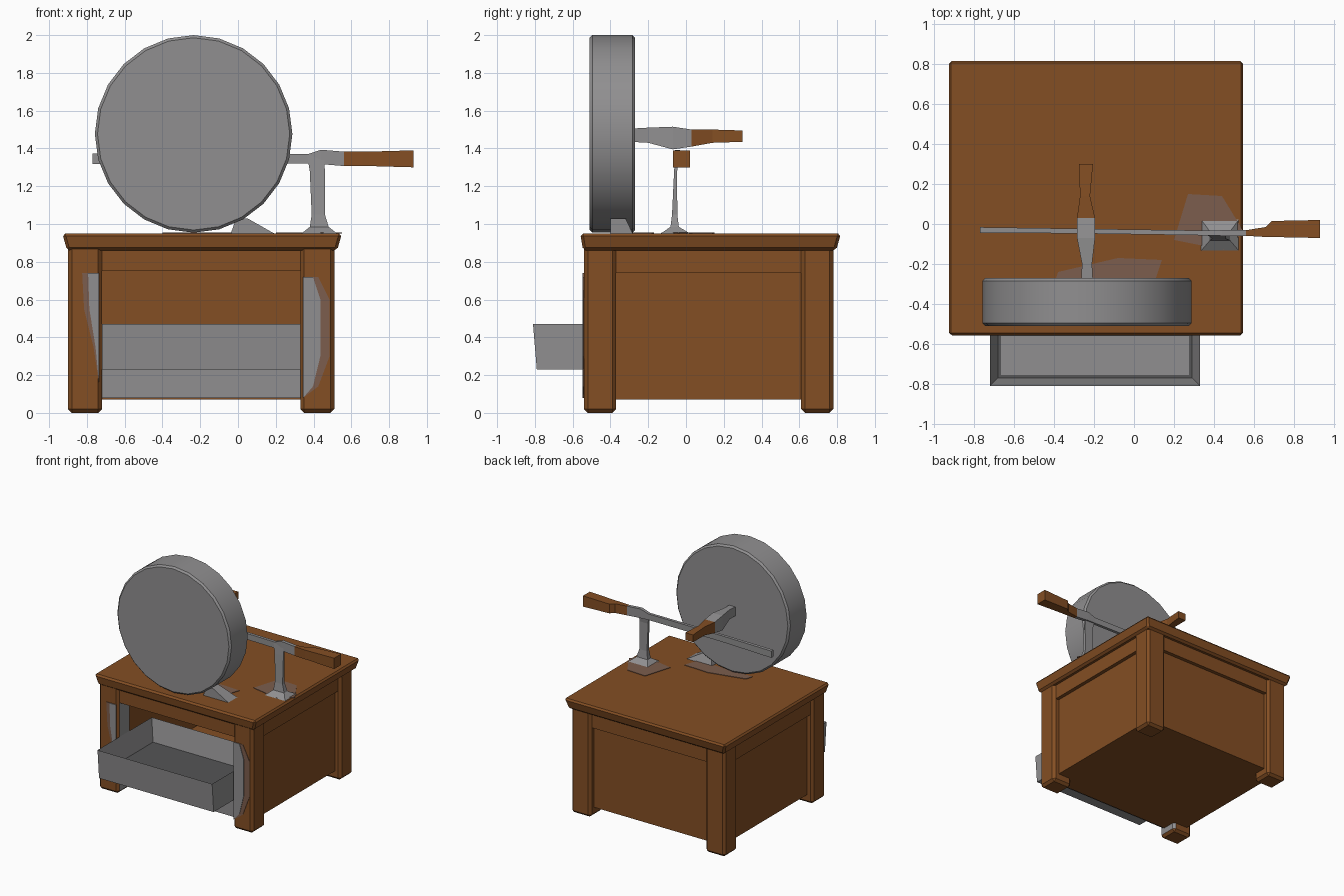
import bpy, bmesh, math
from mathutils import Vector

if "Cube" in bpy.data.objects:
    bpy.data.objects.remove(bpy.data.objects["Cube"])


def material(name, rgb):
    m = bpy.data.materials.new(name)
    m.use_nodes = True
    m.diffuse_color = (*rgb, 1)
    bsdf = next(n for n in m.node_tree.nodes if n.type == "BSDF_PRINCIPLED")
    bsdf.inputs["Base Color"].default_value = (*rgb, 1)
    bsdf.inputs["Roughness"].default_value = 0.9
    return m


WOOD = material("brown wood", (0.23, 0.077, 0.017))
STONE = material("grey stone", (0.28, 0.275, 0.28))
WORN = material("worn greyish wood", (0.2, 0.11, 0.075))
DARK = material("dark grey", (0.09, 0.09, 0.092))


def finish(name, bm, mats, bevel=0, smooth=False):
    bmesh.ops.recalc_face_normals(bm, faces=bm.faces[:])
    me = bpy.data.meshes.new(name)
    bm.to_mesh(me)
    bm.free()
    ob = bpy.data.objects.new(name, me)
    bpy.context.collection.objects.link(ob)
    for m in mats:
        me.materials.append(m)
    if bevel:
        mod = ob.modifiers.new("soft edges", "BEVEL")
        mod.width, mod.segments = bevel, 1
    if smooth:
        bpy.ops.object.select_all(action="DESELECT")
        ob.select_set(True)
        bpy.context.view_layer.objects.active = ob
        bpy.ops.object.shade_smooth_by_angle(angle=math.radians(35))
    return ob


def box_mesh(x, y, z):
    bm = bmesh.new()
    bmesh.ops.create_cube(bm, size=1)
    for v in bm.verts:
        v.co = Vector([r[0] if c < 0 else r[1] for c, r in zip(v.co, (x, y, z))])
    return bm


def box(name, x, y, z, mat=WOOD, bevel=0):
    return finish(name, box_mesh(x, y, z), [mat], bevel)


def loft(name, axis, sections, mats, split=None):
    """Four-sided bar through (centre, half width, half height) sections."""
    a, b = [i for i in range(3) if i != axis]
    bm = bmesh.new()
    rings = []
    for centre, w, h in sections:
        ring = []
        for sa, sb in ((-1, -1), (1, -1), (1, 1), (-1, 1)):
            co = Vector(centre)
            co[a] += sa * w
            co[b] += sb * h
            ring.append(bm.verts.new(co))
        rings.append(ring)
    for r, s in zip(rings, rings[1:]):
        for i in range(4):
            bm.faces.new((r[i], r[(i + 1) % 4], s[(i + 1) % 4], s[i]))
    bm.faces.new(rings[0])
    bm.faces.new(rings[-1])
    if split is not None:
        for f in bm.faces:
            f.material_index = int(f.calc_center_median()[axis] > split)
    return finish(name, bm, mats)


def plate(name, points, thickness, mat):
    bm = bmesh.new()
    face = bm.faces.new([bm.verts.new(p) for p in points])
    new = bmesh.ops.extrude_face_region(bm, geom=[face])["geom"]
    bmesh.ops.translate(bm, vec=thickness,
                        verts=[v for v in new if isinstance(v, bmesh.types.BMVert)])
    return finish(name, bm, [mat])


# Table top, narrower underneath
bm = box_mesh((-0.93, 0.55), (-0.56, 0.82), (0.86, 0.95))
for v in bm.verts:
    if v.co.z < 0.9:
        v.co.x += 0.025 if v.co.x < 0 else -0.025
        v.co.y += 0.015 if v.co.y < 0 else -0.025
finish("table_top", bm, [WOOD], 0.015)

# Legs; the inward sides of the front pair are grey
for side, x in (("right", (-0.90, -0.72)), ("left", (0.33, 0.51))):
    for end, y in (("front", (-0.54, -0.37)), ("back", (0.61, 0.78))):
        bm = box_mesh(x, y, (0, 0.9))
        bm.normal_update()
        inward = 1 if side == "right" else -1
        for f in bm.faces:
            f.material_index = int(end == "front" and f.normal.x * inward > 0.9)
        finish(f"{end}_{side}_leg", bm, [WOOD, STONE], 0.02)

# Rails and recessed panels
for side, rail, panel in (("right", (-0.88, -0.80), (-0.85, -0.80)),
                          ("left", (0.41, 0.49), (0.41, 0.46))):
    box(f"{side}_rail", rail, (-0.4, 0.65), (0.74, 0.88))
    box(f"{side}_panel", panel, (-0.4, 0.65), (0.07, 0.80))
box("back_rail", (-0.75, 0.36), (0.68, 0.76), (0.74, 0.88))
box("back_panel", (-0.75, 0.36), (0.68, 0.73), (0.07, 0.80))
box("front_rail", (-0.74, 0.35), (-0.52, -0.42), (0.75, 0.88))
box("cabinet_floor", (-0.84, 0.45), (-0.49, 0.72), (0.07, 0.11))
box("front_lower_panel", (-0.74, 0.35), (-0.51, -0.46), (0.08, 0.24), STONE)

# Hollow drawer pulled out through the front
bm = box_mesh((-0.72, 0.33), (-0.81, -0.1), (0.23, 0.47))
for v in bm.verts:
    if v.co.z < 0.3 and v.co.y < -0.5:
        v.co.y += 0.02
bm.normal_update()
top = max(bm.faces, key=lambda f: f.calc_center_median().z)
bmesh.ops.inset_region(bm, faces=[top], thickness=0.055)
for v in top.verts:
    v.co.z = 0.29
top.material_index = 1
finish("drawer", bm, [STONE, DARK])
box("drawer_front_floor", (-0.665, 0.275), (-0.755, -0.56), (0.289, 0.296), STONE)

# Worn patches on the front legs
for label, mat, y, grow in (("worn", WORN, -0.541, 1.0), ("grey", STONE, -0.545, 0.65)):
    left = ((0, 0.08), (0.08, 0.14), (0.14, 0.3), (0.14, 0.6), (0.08, 0.72), (0, 0.72))
    right = ((0, 0.15), (0.03, 0.35), (0.08, 0.55), (0.09, 0.74), (0, 0.74))
    for side, shape, x0, sx in (("left", left, 0.345, 1), ("right", right, -0.735, -1)):
        plate(f"{side}_{label}_patch", [(x0 + sx * px * grow, y, pz) for px, pz in shape],
              (0, -0.004, 0), mat)

# Grindstone
bm = bmesh.new()
bmesh.ops.create_cone(bm, cap_ends=True, segments=24, radius1=0.523, radius2=0.523, depth=0.24)
rims = [e for e in bm.edges if abs(e.verts[0].co.z - e.verts[1].co.z) < 0.01]
bmesh.ops.bevel(bm, geom=rims, offset=0.014, segments=1, affect="EDGES")
for v in bm.verts:
    v.co = Vector((v.co.x - 0.235, v.co.z - 0.39, v.co.y + 1.477))
finish("grindstone", bm, [STONE], smooth=True)

# Axle with wooden grip behind the stone
loft("axle", 1, [((-0.235, -0.29, 1.47), 0.03, 0.035), ((-0.235, -0.2, 1.47), 0.025, 0.04),
                 ((-0.24, -0.07, 1.455), 0.045, 0.06), ((-0.24, 0.03, 1.455), 0.045, 0.045),
                 ((-0.245, 0.14, 1.465), 0.025, 0.035), ((-0.24, 0.30, 1.465), 0.035, 0.03)],
     [STONE, WOOD], 0.04)

# Crossbar with wooden crank grip
loft("crossbar", 0, [((-0.77, -0.03, 1.345), 0.014, 0.028), ((-0.3, -0.035, 1.35), 0.012, 0.025),
                     ((0.37, -0.045, 1.345), 0.012, 0.025), ((0.44, -0.045, 1.355), 0.014, 0.038),
                     ((0.56, -0.045, 1.345), 0.014, 0.038), ((0.66, -0.04, 1.345), 0.025, 0.038),
                     ((0.69, -0.025, 1.345), 0.04, 0.038), ((0.93, -0.025, 1.345), 0.045, 0.045)],
     [STONE, WOOD], 0.54)

# Flared post
loft("post", 2, [((0.43, -0.055, 0.945), 0.1, 0.085), ((0.43, -0.06, 0.985), 0.05, 0.022),
                 ((0.425, -0.06, 1.05), 0.035, 0.014), ((0.42, -0.055, 1.28), 0.04, 0.008),
                 ((0.41, -0.045, 1.37), 0.045, 0.012)], [STONE])

# Foot behind the stone and worn patches on the table top
loft("stone_foot", 2, [((0.08, -0.34, 0.945), 0.12, 0.06), ((0.02, -0.36, 1.03), 0.03, 0.04)],
     [STONE])
for name, pts in (("post_worn_patch", ((0.2, -0.08), (0.45, -0.13), (0.55, -0.04),
                                       (0.44, 0.14), (0.27, 0.15))),
                  ("stone_worn_patch", ((-0.4, -0.3), (0.1, -0.3), (0.14, -0.18),
                                        (-0.08, -0.17), (-0.38, -0.24)))):
    plate(name, [(x, y, 0.949) for x, y in pts], (0, 0, 0.005), WORN)
